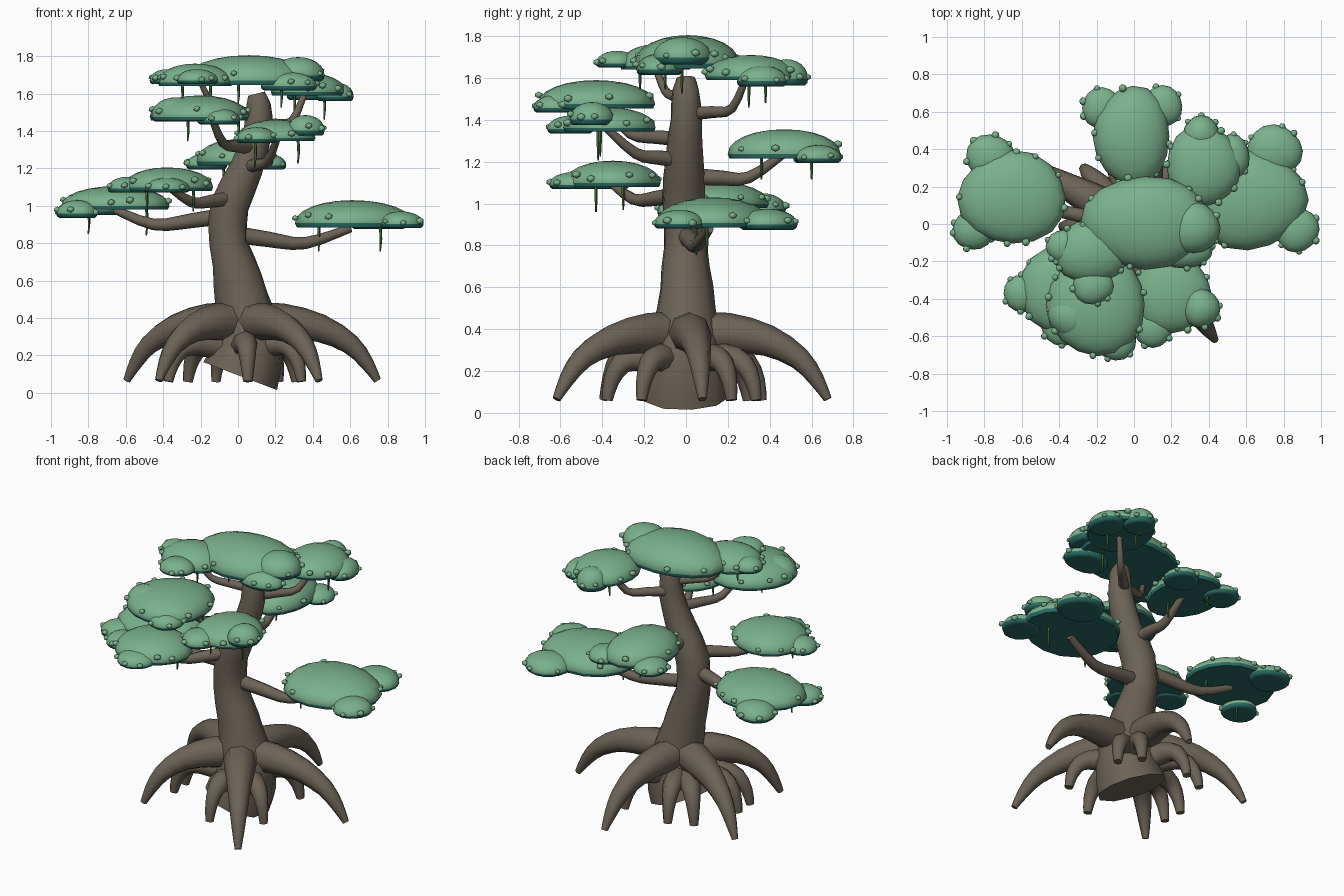
import bpy, bmesh, math, random
from mathutils import Vector, Matrix

if "Cube" in bpy.data.objects:
    bpy.data.objects.remove(bpy.data.objects["Cube"])

random.seed(4)


def material(name, rgb):
    m = bpy.data.materials.new(name)
    m.diffuse_color = (*rgb, 1)
    m.use_nodes = True
    m.node_tree.nodes["Principled BSDF"].inputs["Base Color"].default_value = m.diffuse_color
    return m


BARK = material("bark brown", (0.15, 0.125, 0.095))
LEAF = material("leaf green", (0.195, 0.44, 0.265))
UNDER = material("dark teal underside", (0.022, 0.145, 0.125))
VINE = material("vine green", (0.06, 0.15, 0.045))


def finish(bm, name, mats):
    bmesh.ops.recalc_face_normals(bm, faces=bm.faces)
    me = bpy.data.meshes.new(name)
    bm.to_mesh(me)
    bm.free()
    for m in mats:
        me.materials.append(m)
    ob = bpy.data.objects.new(name, me)
    bpy.context.collection.objects.link(ob)
    return ob


def smooth_path(pts, steps):
    """Catmull-Rom through (x, y, z, radius) points."""
    p = [Vector(q) for q in pts]
    p = [p[0]] + p + [p[-1]]
    out = []
    for i in range(1, len(p) - 2):
        a, b, c, d = p[i - 1:i + 3]
        for k in range(steps):
            t = k / steps
            out.append(0.5 * (2 * b + (c - a) * t + (2 * a - 5 * b + 4 * c - d) * t * t
                              + (3 * b - a - 3 * c + d) * t ** 3))
    return out + [p[-1]]


def tube(bm, pts, sides=8, steps=2, mat=0, wobble=0.0):
    path = smooth_path(pts, steps)
    pos = [q.to_3d() for q in path]
    rings, old, side = [], None, None
    for i, c in enumerate(pos):
        tan = (pos[min(i + 1, len(pos) - 1)] - pos[max(i - 1, 0)]).normalized()
        if old is None:
            side = tan.orthogonal().normalized()
        else:
            side = old.rotation_difference(tan) @ side
        old, up = tan, tan.cross(side)
        ring = []
        for k in range(sides):
            a = 2 * math.pi * k / sides
            r = path[i][3] * (1 + random.uniform(-wobble, wobble))
            ring.append(bm.verts.new(c + r * (math.cos(a) * side + math.sin(a) * up)))
        rings.append(ring)
    faces = [bm.faces.new(rings[0][::-1]), bm.faces.new(rings[-1])]
    for r0, r1 in zip(rings, rings[1:]):
        for k in range(sides):
            n = (k + 1) % sides
            faces.append(bm.faces.new((r0[k], r0[n], r1[n], r1[k])))
    for f in faces:
        f.material_index = mat


# Trunk: S-curve with a tilted foot
bm = bmesh.new()
tube(bm, [(0.01, 0, 0.09, 0.22), (0.06, 0, 0.25, 0.19), (0.04, 0, 0.42, 0.155),
          (0, 0, 0.6, 0.13), (-0.05, 0, 0.8, 0.105), (-0.045, -0.01, 1.0, 0.108),
          (0.045, -0.005, 1.2, 0.092), (0.105, 0, 1.4, 0.076), (0.11, 0, 1.54, 0.065),
          (0.1, 0, 1.6, 0.045)], sides=10, steps=2, wobble=0.05)
finish(bm, "trunk", [BARK])

# Roots: five large arches and a ring of small ones, given by angle and reach
ARCH_BIG = [(0.02, .375, .105), (0.3, .38, .098), (0.58, .345, .075), (0.8, .26, .055),
            (0.92, .16, .038), (1.0, .065, .02)]
ARCH_SMALL = [(0.2, .24, .075), (0.58, .265, .066), (0.82, .235, .052), (0.95, .15, .038),
              (1.0, .06, .026)]


def roots(name, arch, specs):
    for n, (deg, reach) in enumerate(specs):
        a = math.radians(deg)
        bm = bmesh.new()
        tube(bm, [(0.02 + t * (reach * math.cos(a) - 0.02), t * reach * math.sin(a), z, r)
                  for t, z, r in arch], sides=8)
        finish(bm, f"{name}_{n + 1}", [BARK])


roots("large_root", ARCH_BIG, [(6, .75), (79, .69), (151, .68), (223, .58), (305, .755)])
roots("small_root", ARCH_SMALL, [(d, .38 + .02 * (i % 2)) for i, d in
                                 enumerate((35, 57, 108, 132, 182, 202, 278, 328))])

# Branches: start on the trunk, elbow, tip under the leaf pad, base radius
BRANCHES = {
    "right": [(-.03, 0, .85), (.36, .05, .80), (.6, .11, .88), .046],
    "left": [(-.05, 0, .95), (-.45, .08, .90), (-.66, .13, .98), .044],
    "front_left": [(-.04, -.04, 1.04), (-.25, -.25, 1.02), (-.38, -.37, 1.11), .04],
    "back": [(0, .04, 1.13), (0, .3, 1.125), (0, .47, 1.24), .04],
    "front_right": [(.05, -.03, 1.21), (.16, -.24, 1.24), (.21, -.38, 1.36), .038],
    "upper_front_left": [(.08, -.02, 1.31), (-.08, -.27, 1.335), (-.14, -.39, 1.47), .036],
    "upper_right": [(.1, .03, 1.43), (.29, .22, 1.455), (.36, .29, 1.61), .032],
    "upper_left": [(.1, 0, 1.49), (-.13, -.1, 1.54), (-.2, -.15, 1.66), .03],
}
for name, (a, b, c, r) in BRANCHES.items():
    a, b, c = Vector(a), Vector(b), Vector(c)
    m = a.lerp(b, 0.5) - Vector((0, 0, 0.005))
    bm = bmesh.new()
    tube(bm, [(*a, r), (*m, r * .9), (*b, r * .7), (*c, r * .5)], sides=8, steps=3)
    finish(bm, "branch_" + name, [BARK])


# Leaf pads: flat-bottomed domes with rim buds and hanging vines
def dome(bm, x, y, zb, rx, ry, h, low):
    g = bmesh.ops.create_uvsphere(bm, u_segments=16, v_segments=12, radius=1)
    ph = random.uniform(0, 6)
    for v in g["verts"]:
        p = v.co
        k = 1 + 0.03 * math.sin(3 * math.atan2(p.y, p.x) + ph)
        z = (1 - low) * h * p.z ** .95 if p.z > 0 else max(0.6 * h * p.z, -low * h)
        v.co = (x + rx * k * p.x, y + ry * k * p.y, zb + low * h + z)
    for f in {f for v in g["verts"] for f in v.link_faces}:
        f.material_index = 1 if f.calc_center_median().z < zb + (low - .005) * h else 0


def bud(bm, x, y, z):
    s = random.uniform(.017, .024)
    bmesh.ops.create_icosphere(bm, subdivisions=1, radius=1, matrix=Matrix.Translation((x, y, z))
                               @ Matrix.Diagonal((s, s, s * .8, 1)))


def pad(name, domes, vines):
    bm = bmesh.new()
    for i, (x, y, zb, rx, ry, h) in enumerate(domes):
        dome(bm, x, y, zb, rx, ry, h, .15 if i == 0 else .25)
        count = 9 if i == 0 else 6
        for k in range(count):
            # Spread buds round the rim, skipping those buried in another dome
            a = 2 * math.pi * (k + random.uniform(.1, .8)) / count
            bx, by = x + rx * .98 * math.cos(a), y + ry * .98 * math.sin(a)
            if all(((bx - d[0]) / d[3]) ** 2 + ((by - d[1]) / d[4]) ** 2 > .9
                   for j, d in enumerate(domes) if j != i):
                bud(bm, bx, by, zb + h * random.uniform(.3, .5))
    for x, y, length in vines:
        zb = domes[0][2]
        tube(bm, [(x, y, zb + .03, .009), (x + .004, y, zb - length / 2, .0075),
                  (x, y, zb - length, .004)], sides=5, steps=1, mat=2)
    finish(bm, "leaf_pad_" + name, [LEAF, UNDER, VINE])


pad("right", [(.61, .13, .885, .315, .27, .145), (.75, .39, .875, .15, .14, .1),
              (.87, -.03, .88, .12, .12, .09)], [(.43, .05, .13), (.76, .1, .13)])
pad("left", [(-.65, .14, .98, .29, .25, .125), (-.77, .36, .95, .13, .12, .1),
             (-.86, -.03, .935, .11, .11, .095)], [(-.49, .1, .14), (-.8, .02, .13)])
pad("front_left", [(-.38, -.35, 1.08, .24, .23, .125), (-.59, -.37, 1.07, .11, .1, .085),
                   (-.38, -.54, 1.07, .12, .11, .08)], [(-.49, -.43, .12), (-.24, -.3, .11)])
pad("back", [(-.01, .47, 1.215, .205, .27, .14), (-.17, .62, 1.195, .11, .11, .085),
             (.15, .63, 1.195, .11, .11, .085)], [(.03, .36, .1), (-.08, .6, .1)])
pad("front_right", [(.2, -.37, 1.345, .21, .22, .115), (.36, -.45, 1.375, .1, .105, .11),
                    (.1, -.55, 1.335, .11, .11, .085)], [(.32, -.41, .12), (.09, -.42, .14)])
pad("upper_front_left", [(-.2, -.43, 1.455, .265, .28, .135), (-.1, -.62, 1.435, .115, .11, .085),
                         (-.33, -.49, 1.45, .13, .12, .13)], [(-.27, -.42, .11), (0, -.38, .1)])
pad("top", [(.06, .01, 1.645, .34, .25, .16), (.32, -.02, 1.665, .14, .14, .13),
            (.27, -.13, 1.615, .15, .11, .1)], [(.23, -.02, .12), (.0, -.1, .1)])
pad("upper_right", [(.37, .31, 1.59, .2, .22, .12), (.36, .48, 1.565, .1, .1, .125),
                    (.52, .36, 1.56, .1, .12, .1)], [(.46, .3, .13), (.3, .38, .11)])
pad("upper_left", [(-.23, -.15, 1.64, .2, .17, .12), (-.22, -.33, 1.65, .11, .1, .08),
                   (-.38, -.12, 1.65, .09, .09, .08)], [(-.15, -.22, .1), (-.3, -.12, .09)])

bpy.ops.object.select_all(action='SELECT')
bpy.context.view_layer.objects.active = bpy.data.objects["trunk"]
bpy.ops.object.shade_smooth_by_angle(angle=math.radians(58))
